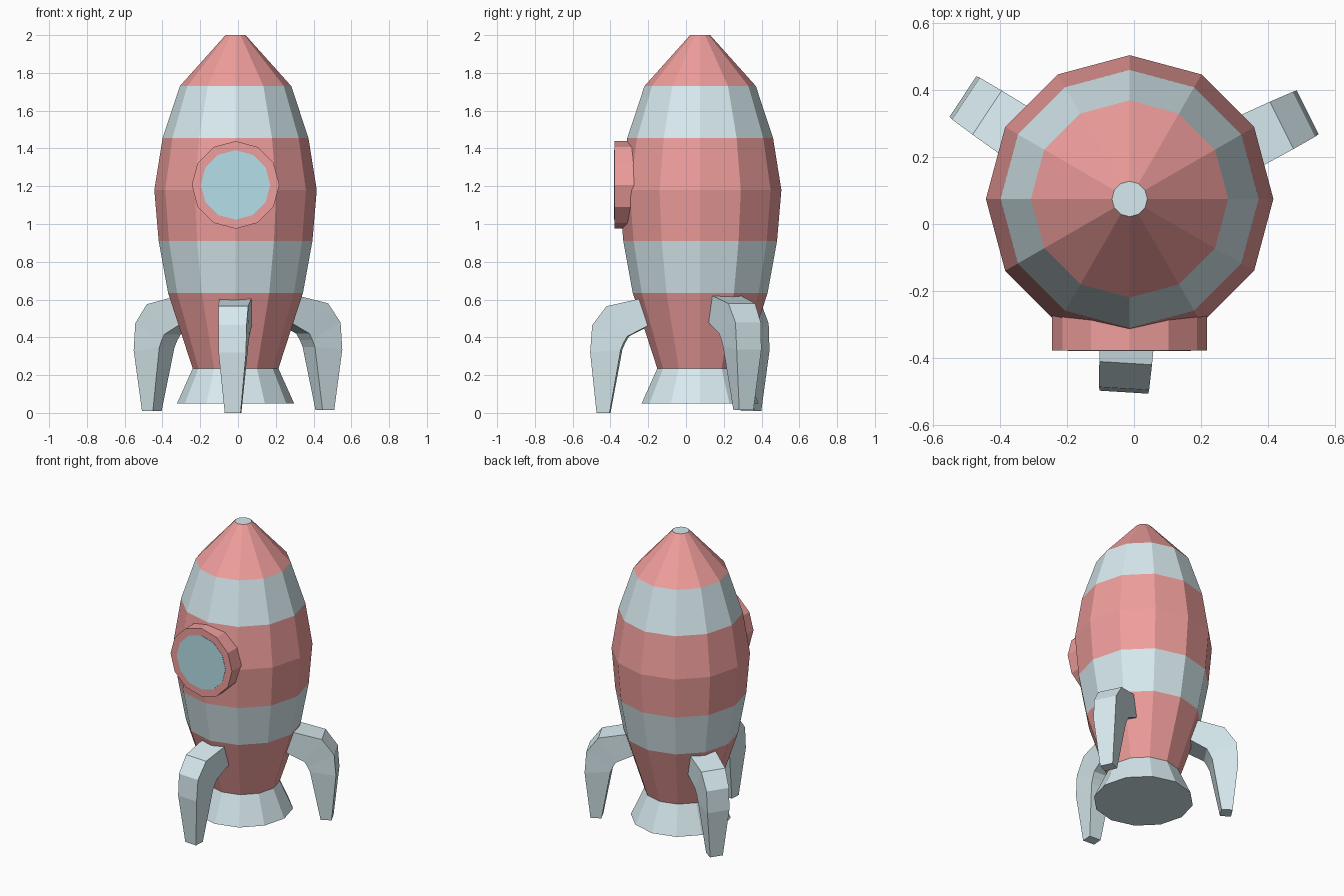
import bpy, bmesh
from math import sin, cos, pi, radians
from mathutils import Matrix, Vector

if "Cube" in bpy.data.objects:
    bpy.data.objects.remove(bpy.data.objects["Cube"])

CX, CY, SIDES = -0.013, 0.075, 12


def material(name, rgb):
    m = bpy.data.materials.new(name)
    m.diffuse_color = (*rgb, 1)
    m.use_nodes = True
    m.node_tree.nodes["Principled BSDF"].inputs["Base Color"].default_value = m.diffuse_color
    return m


RED = material("red_paint", (0.86, 0.34, 0.33))
PALE = material("pale_metal", (0.68, 0.82, 0.86))
GLASS = material("window_glass", (0.46, 0.74, 0.81))


def loft(name, rings, mats, band_mats, matrix, caps=(0, 0)):
    """Skin a list of equal-length point rings, closing both ends."""
    bm = bmesh.new()
    loops = [[bm.verts.new(p) for p in ring] for ring in rings]
    n = len(loops[0])
    for a, b, mi in zip(loops, loops[1:], band_mats):
        for i in range(n):
            j = (i + 1) % n
            bm.faces.new((a[i], a[j], b[j], b[i])).material_index = mi
    bm.faces.new(loops[0][::-1]).material_index = caps[0]
    bm.faces.new(loops[-1]).material_index = caps[1]
    bmesh.ops.recalc_face_normals(bm, faces=bm.faces)
    me = bpy.data.meshes.new(name)
    bm.to_mesh(me)
    bm.free()
    for m in mats:
        me.materials.append(m)
    ob = bpy.data.objects.new(name, me)
    ob.matrix_world = matrix
    bpy.context.collection.objects.link(ob)
    return ob


def circle(r, z):
    return [(r * cos(2 * pi * i / SIDES), r * sin(2 * pi * i / SIDES), z)
            for i in range(SIDES)]


axis = Matrix.Translation((CX, CY, 0))

# Striped hull, with a small pale cap at the tip
hull = [(0.227, 0.235), (0.357, 0.635), (0.407, 0.91), (0.43, 1.18),
        (0.386, 1.455), (0.295, 1.73), (0.053, 2.0)]
loft("hull", [circle(r, z) for r, z in hull], [RED, PALE],
     [0, 1, 0, 0, 1, 0], axis, caps=(0, 1))

# Flared engine nozzle
loft("engine_nozzle", [circle(0.31, 0.05), circle(0.227, 0.235)], [PALE], [0], axis)

# Round window: frame and flush glass, both facing -y
window = Matrix.Translation((CX, 0, 1.207)) @ Matrix.Rotation(pi / 2, 4, 'X')
loft("window_frame", [circle(0.232, 0.25), circle(0.232, 0.378), circle(0.184, 0.378)],
     [RED], [0, 0], window)
loft("window_glass", [circle(0.184, 0.36), circle(0.184, 0.38)], [GLASS], [0], window)

# Curved legs: outer (r, z), inner (r, z), half width
sections = [((0.27, 0.615), (0.23, 0.485), 0.087),
            ((0.495, 0.565), (0.385, 0.405), 0.079),
            ((0.571, 0.464), (0.405, 0.37), 0.075),
            ((0.582, 0.32), (0.42, 0.335), 0.073),
            ((0.55, 0.0), (0.481, 0.0), 0.042)]
rings = [[(o[0], -w, o[1]), (o[0], w, o[1]), (i[0], w, i[1]), (i[0], -w, i[1])]
         for o, i, w in sections]
for name, angle, shift in (("front_leg", 266.5, (-0.004, 0.018, 0)),
                           ("right_leg", 26.5, (0.01, -0.006, 0.015)),
                           ("left_leg", 146.5, (0.003, 0.02, 0.01))):
    place = axis @ Matrix.Rotation(radians(angle), 4, 'Z') @ Matrix.Translation(Vector(shift))
    loft(name, rings, [PALE], [0] * 4, place)
